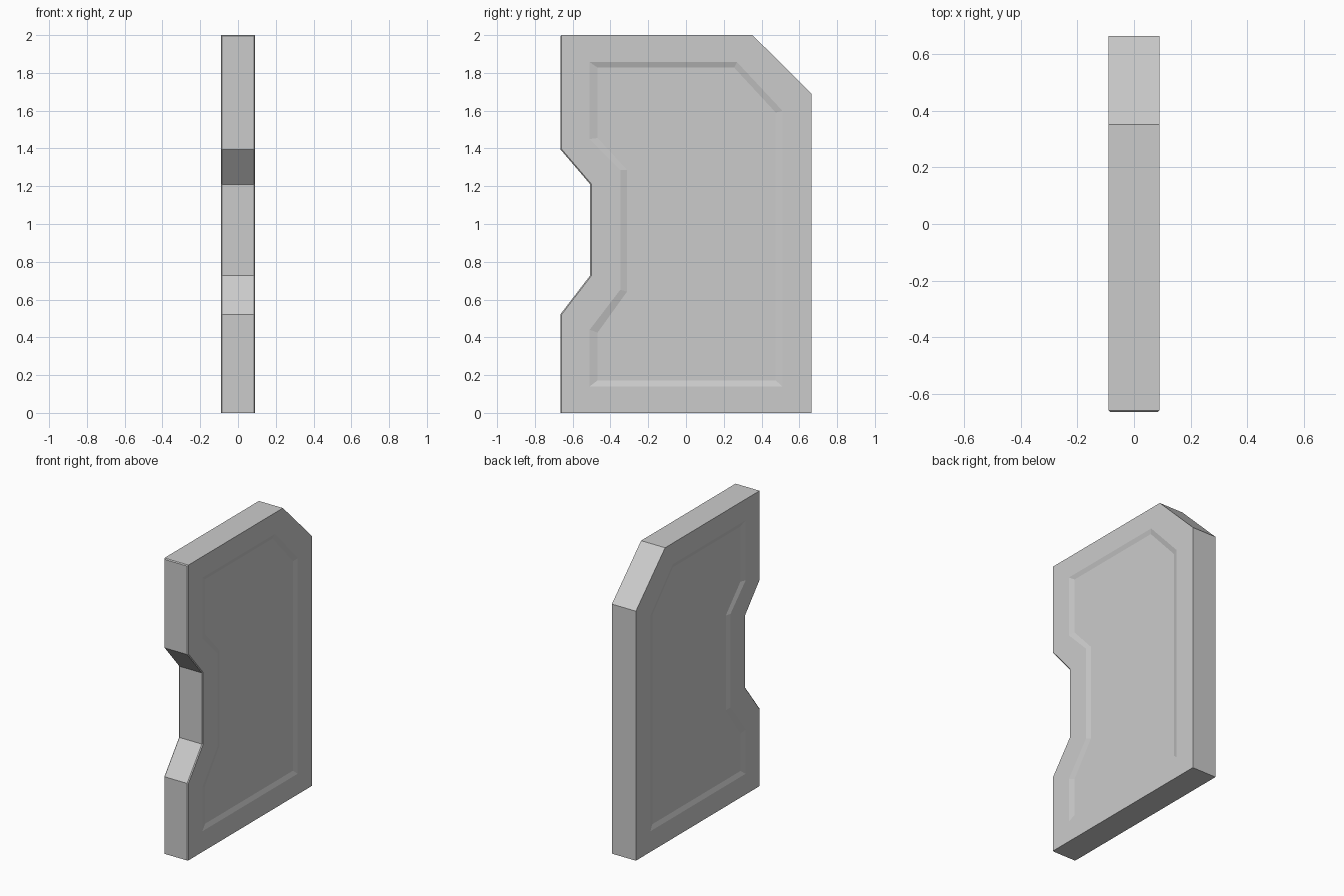
import bpy, bmesh

if "Cube" in bpy.data.objects:
    bpy.data.objects.remove(bpy.data.objects["Cube"])

# Side outlines (y, z): slab edge, recess rim, recess floor; points correspond one to one
EDGE = [(-.665, 0), (.665, 0), (.665, 1.69), (.352, 2), (-.665, 2),
        (-.665, 1.395), (-.507, 1.21), (-.507, .728), (-.665, .522)]
RIM = [(-.51, .14), (.51, .14), (.51, 1.60), (.27, 1.857), (-.51, 1.857),
       (-.51, 1.45), (-.348, 1.285), (-.348, .652), (-.51, .44)]
FLOOR = [(-.468, .172), (.475, .172), (.475, 1.59), (.255, 1.828), (-.468, 1.828),
         (-.468, 1.455), (-.312, 1.285), (-.312, .642), (-.468, .425)]
HALF, DEPTH = .09, .01

bm = bmesh.new()


def ring(points, x):
    return [bm.verts.new((x, y, z)) for y, z in points]


def bridge(a, b):
    for i in range(len(a)):
        j = (i + 1) % len(a)
        bm.faces.new((a[i], a[j], b[j], b[i]))


# Both broad sides with a shallow, slope-walled recess
outer = []
for s in (-1, 1):
    e, r, f = ring(EDGE, s * HALF), ring(RIM, s * HALF), ring(FLOOR, s * (HALF - DEPTH))
    bridge(e, r)
    bridge(r, f)
    bm.faces.new(f)
    outer.append(e)

# Narrow walls around the slab
bridge(*outer)
bmesh.ops.recalc_face_normals(bm, faces=bm.faces)

# Tiny chamfer along the notched front edge and its top corner
front = [bm.edges.get((e[i], e[(i + 1) % 9])) for e in outer for i in range(4, 9)]
front.append(bm.edges.get((outer[0][4], outer[1][4])))
bmesh.ops.bevel(bm, geom=front, offset=.006, segments=1, affect='EDGES')

mesh = bpy.data.meshes.new("notched_panel")
bm.to_mesh(mesh)
bm.free()
bpy.context.collection.objects.link(bpy.data.objects.new("notched_panel", mesh))
